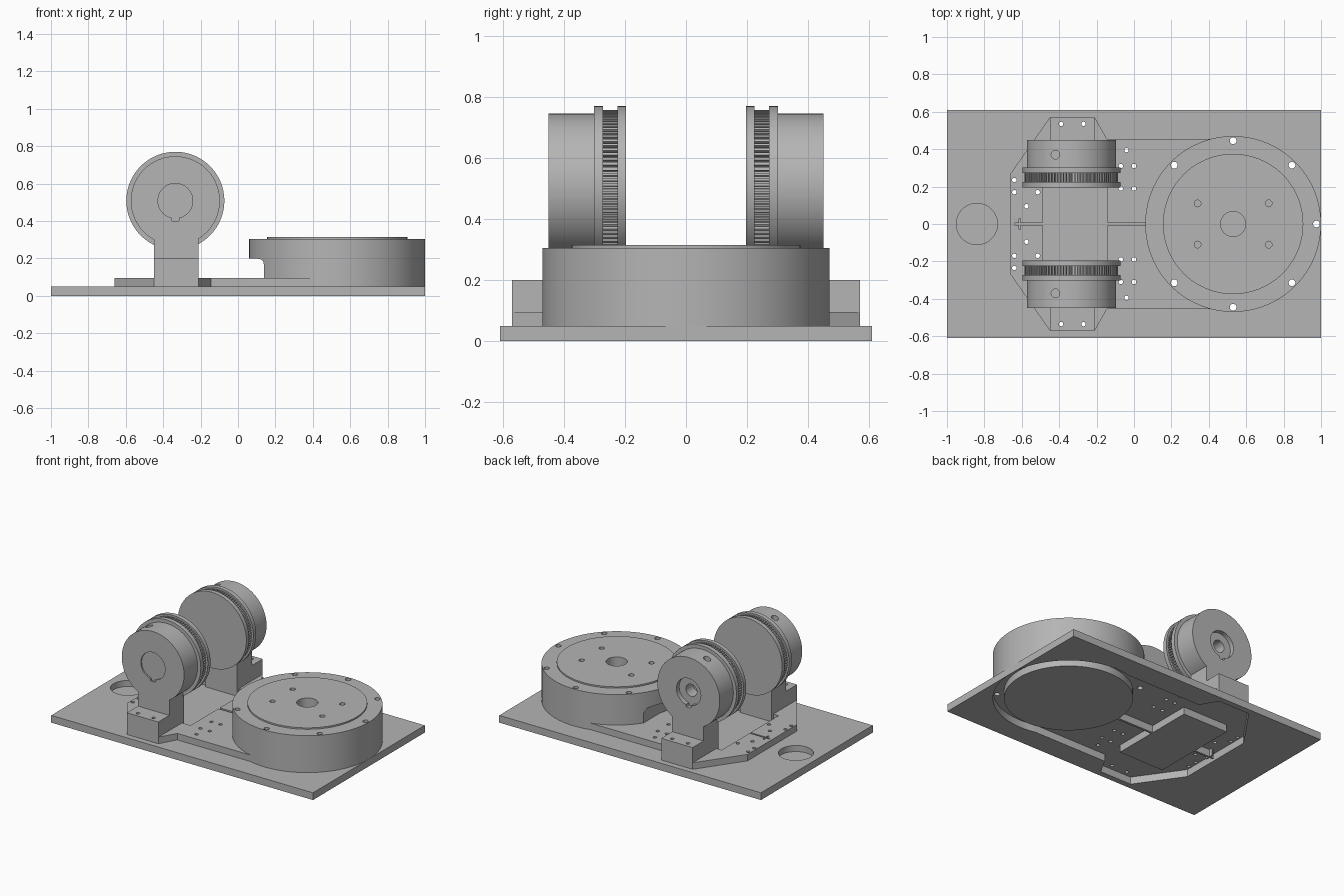
import bpy, bmesh
from math import sin, cos, pi, radians

if "Cube" in bpy.data.objects:
    bpy.data.objects.remove(bpy.data.objects["Cube"])

gray = bpy.data.materials.new("machined_gray")
gray.use_nodes = True
gray.diffuse_color = (0.46, 0.46, 0.46, 1)
gray.node_tree.nodes["Principled BSDF"].inputs["Base Color"].default_value = gray.diffuse_color


def circle(u, v, r, n=96):
    return [(u + r * cos(2 * pi * i / n), v + r * sin(2 * pi * i / n)) for i in range(n)]


def rect(u0, u1, v0, v1):
    return [(u0, v0), (u1, v0), (u1, v1), (u0, v1)]


def prism(name, outlines, a, b, axis="Z"):
    """Extrude 2D outlines between a and b along an axis."""
    place = {"X": lambda u, v, w: (w, u, v),
             "Y": lambda u, v, w: (u, w, v),
             "Z": lambda u, v, w: (u, v, w)}[axis]
    bm = bmesh.new()
    for pts in outlines:
        low = [bm.verts.new(place(u, v, a)) for u, v in pts]
        top = [bm.verts.new(place(u, v, b)) for u, v in pts]
        bm.faces.new(low)
        bm.faces.new(top)
        for i in range(len(pts)):
            j = (i + 1) % len(pts)
            bm.faces.new((low[i], low[j], top[j], top[i]))
    bmesh.ops.recalc_face_normals(bm, faces=bm.faces)
    mesh = bpy.data.meshes.new(name)
    bm.to_mesh(mesh)
    bm.free()
    mesh.materials.append(gray)
    ob = bpy.data.objects.new(name, mesh)
    bpy.context.collection.objects.link(ob)
    return ob


def activate(ob):
    bpy.ops.object.select_all(action="DESELECT")
    ob.select_set(True)
    bpy.context.view_layer.objects.active = ob


def cut(ob, cutter):
    """Subtract the cutter from the object and discard it."""
    cutter.hide_render = True
    mod = ob.modifiers.new("cut", "BOOLEAN")
    mod.operation = "DIFFERENCE"
    mod.solver = "EXACT"
    mod.object = cutter
    activate(ob)
    bpy.ops.object.modifier_apply(modifier=mod.name)
    bpy.data.objects.remove(cutter)


def smooth(ob):
    activate(ob)
    bpy.ops.object.shade_smooth_by_angle(angle=radians(30))


RX, RR = 0.53, 0.47        # turntable centre and radius
WX, WZ = -0.335, 0.508     # wheel axle

# Keyhole outline of the mounting plate
side = [(-0.145, 0.455), (-0.21, 0.57), (-0.45, 0.57), (-0.66, 0.27)]
arc = [(RX + 0.469 * cos(radians(t)), 0.469 * sin(radians(t))) for t in range(-104, 105, 4)]
outline = arc + side + [(x, -y) for x, y in reversed(side)]


def mount_shape(name, z0, z1):
    ob = prism(name, [outline], z0, z1)
    for pts in (circle(RX, 0, 0.4), rect(-0.49, -0.145, -0.31, 0.31),
                rect(-0.16, 0.15, -0.008, 0.008), rect(-0.64, -0.48, -0.006, 0.006),
                rect(-0.616, -0.606, -0.03, 0.03)):
        cut(ob, prism("cutter", [pts], z0 - 0.1, z1 + 0.1))
    return ob


# Base slab with grooved underside and shallow round pocket
slab = prism("base_slab", [rect(-1, 1, -0.61, 0.61)], 0, 0.05)
cut(slab, mount_shape("groove", -0.02, 0.07))
cut(slab, prism("cutter", [circle(-0.84, 0, 0.11)], 0.008, 0.1))

# Mounting plate with screw holes
plate = mount_shape("mounting_plate", 0.05, 0.095)
spots = [(-0.04, 0.395), (-0.07, 0.31), (0, 0.31), (-0.07, 0.19), (0, 0.19),
         (-0.64, 0.235), (-0.64, 0.17), (-0.515, 0.17), (-0.575, 0.095)]
foot_spots = [(-0.39, 0.535), (-0.27, 0.535)]
holes = [circle(x, s * y, 0.012, 16) for x, y in spots + foot_spots for s in (1, -1)]
cut(plate, prism("cutter", [*holes], 0, 0.2))

# Turntable housing with undercut and rim holes
rim = [circle(RX + 0.445 * cos(k * pi / 4), 0.445 * sin(k * pi / 4), 0.018, 20)
       for k in range(8) if k != 4]
housing = prism("turntable_housing", [circle(RX, 0, RR, 128)], 0.05, 0.305)
notch = [(-0.1, 0.02), (0.14, 0.02), (0.14, 0.16), (0.135, 0.183), (0.123, 0.195), (0.1, 0.2), (-0.1, 0.2)]
cut(housing, prism("cutter", [notch], -0.6, 0.6, "Y"))
for ob in (housing, plate):
    cut(ob, prism("cutter", rim, 0, 0.4))

# Raised turntable disc with blind holes
disc = prism("turntable_disc", [circle(RX, 0, 0.375, 128)], 0.25, 0.315)
blind = [circle(RX + sx * 0.19, sy * 0.11, 0.018, 20) for sx in (1, -1) for sy in (1, -1)]
blind.append(circle(RX, 0, 0.067, 48))
for ob in (housing, disc):
    cut(ob, prism("cutter", blind, 0.2, 0.4))

# Toothed ring outline for the pulley wheels
teeth = 90
gear = []
for i in range(teeth):
    for step, r in ((0, 0.25), (0.5, 0.25), (0.55, 0.238), (0.95, 0.238)):
        t = 2 * pi * (i + step) / teeth
        gear.append((WX + r * cos(t), WZ + r * sin(t)))

parts = [slab, plate, housing, disc]
for s, label in ((1, "back"), (-1, "front")):
    # Stepped foot and neck
    steps = [(0.29, 0.05), (0.57, 0.05), (0.57, 0.2), (0.45, 0.2), (0.45, 0.4), (0.29, 0.4)]
    bracket = prism(label + "_bracket", [[(s * y, z) for y, z in steps]], -0.45, -0.21, "X")
    cut(bracket, prism("cutter", [circle(x, s * y, 0.012, 16) for x, y in foot_spots], 0, 0.3))

    # Motor case with hub recess, key slot and set screw hole
    case = prism(label + "_motor_case", [circle(WX, WZ, 0.238)], s * 0.285, s * 0.45, "Y")
    depth = 0.42 if s > 0 else 0.44
    cut(case, prism("cutter", [circle(WX, WZ, 0.093, 48)], s * depth, s * 0.5, "Y"))
    cut(case, prism("cutter", [circle(WX, WZ - 0.097, 0.02, 20)], s * depth, s * 0.5, "Y"))
    if s > 0:
        cut(case, prism("cutter", [circle(WX, WZ, 0.042, 32)], 0.34, 0.5, "Y"))
    cut(case, prism("cutter", [circle(-0.42, s * 0.37, 0.023, 20)], WZ + 0.15, 0.9))

    # Pulley: two flanges around a toothed ring
    outer = prism(label + "_outer_flange", [circle(WX, WZ, 0.262)], s * 0.272, s * 0.302, "Y")
    inner = prism(label + "_inner_flange", [circle(WX, WZ, 0.262)], s * 0.196, s * 0.225, "Y")
    ring = prism(label + "_toothed_ring", [gear], s * 0.215, s * 0.28, "Y")
    parts += [bracket, case, outer, inner, ring]

for ob in parts:
    smooth(ob)
